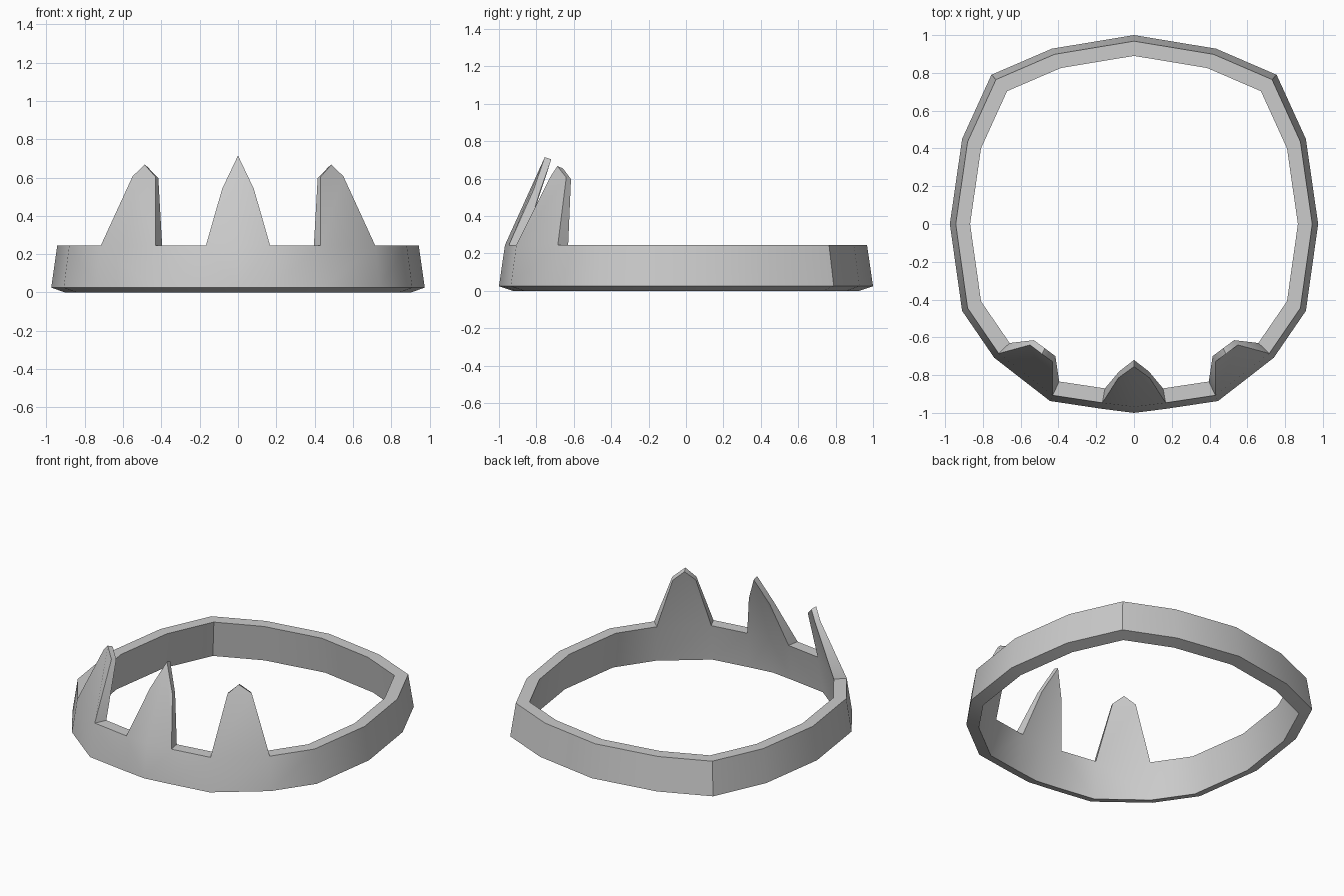
import bpy, bmesh
from mathutils import Matrix

if "Cube" in bpy.data.objects:
    bpy.data.objects.remove(bpy.data.objects["Cube"])

# Right half of the band outline, front to back (outer lower edge)
PLAN = [(0, -1.0), (.173, -.978), (.445, -.937), (.74, -.708), (.91, -.46),
        (.975, 0), (.91, .45), (.755, .79), (.435, .928), (0, 1.0)]
# Band cross-section: (plan scale, z)
SECTION = [(1.0, .025), (.968, .245), (.89, .245), (.925, 0)]

bm = bmesh.new()
loops = [[bm.verts.new((x * s, y * s, z)) for s, z in SECTION] for x, y in PLAN]
SPIKE_GAPS = (0, 2)          # segments where a spike replaces the top face

# Band walls
for i in range(len(PLAN) - 1):
    a, b = loops[i], loops[i + 1]
    for k in range(4):
        if k == 1 and i in SPIKE_GAPS:
            continue
        n = (k + 1) % 4
        bm.faces.new((a[k], b[k], b[n], a[n]))


def spike(seg, outer, inner, close_start):
    """Raise a tapered point from one band segment."""
    a, b = loops[seg], loops[seg + 1]
    o = [bm.verts.new(p) for p in outer]
    n = [bm.verts.new(p) for p in inner]
    bm.faces.new([b[1], a[1]] + o)
    bm.faces.new([b[2], a[2]] + n)
    for i in range(len(o) - 1):
        bm.faces.new((o[i], o[i + 1], n[i + 1], n[i]))
    bm.faces.new((b[1], b[2], n[-1], o[-1]))
    if close_start:
        bm.faces.new((a[1], a[2], n[0], o[0]))


# Centre spike (half) and side spike
spike(0, [(0, -.755, .715), (.083, -.815, .54)],
      [(0, -.72, .703), (.078, -.78, .535)], False)
spike(2, [(.432, -.728, .605), (.487, -.688, .667), (.55, -.64, .607)],
      [(.416, -.70, .597), (.472, -.658, .655), (.53, -.615, .597)], True)

# Mirror to the left half
bmesh.ops.mirror(bm, geom=bm.verts[:] + bm.edges[:] + bm.faces[:],
                 matrix=Matrix.Identity(4), merge_dist=.001, axis='X')
bmesh.ops.recalc_face_normals(bm, faces=bm.faces[:])

mesh = bpy.data.meshes.new("spiked_headband")
bm.to_mesh(mesh)
bm.free()
obj = bpy.data.objects.new("spiked_headband", mesh)
bpy.context.collection.objects.link(obj)
bpy.context.view_layer.objects.active = obj
obj.select_set(True)
bpy.ops.object.shade_smooth_by_angle(angle=.7)
